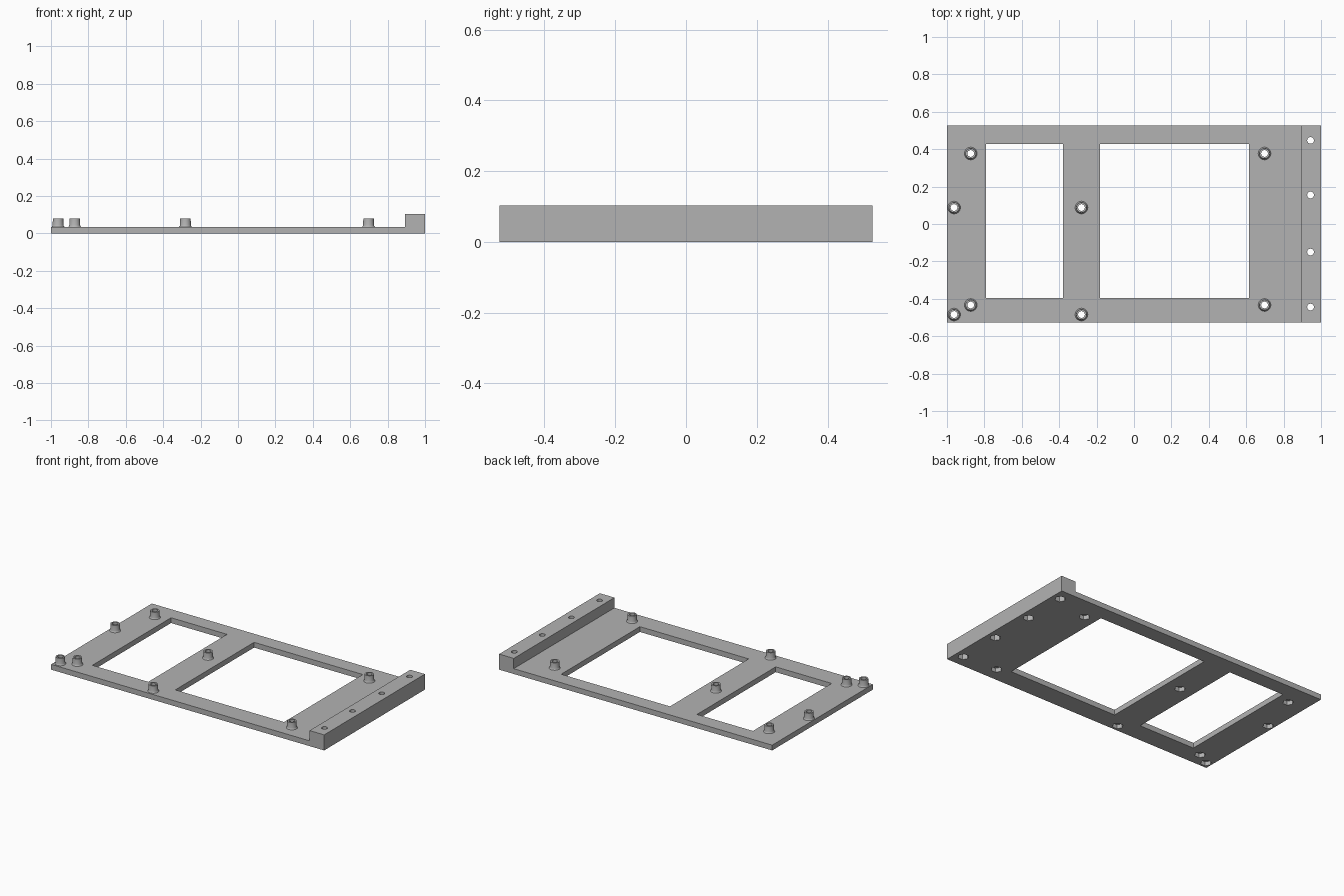
import bpy, bmesh, math

if "Cube" in bpy.data.objects:
    bpy.data.objects.remove(bpy.data.objects["Cube"])

W, D = 1.0, 0.527            # half length, half depth
PLATE, RAIL, POST = 0.035, 0.103, 0.081
BORE, NUT = 0.018, 0.033     # screw bore and nut pocket radii

grey = bpy.data.materials.new("plain grey")
grey.diffuse_color = (0.45, 0.45, 0.45, 1)
grey.use_nodes = True
grey.node_tree.nodes["Principled BSDF"].inputs["Base Color"].default_value = grey.diffuse_color

posts = [(-0.873, 0.377), (0.698, 0.377), (-0.873, -0.433), (0.698, -0.433),
         (-0.962, 0.088), (-0.281, 0.088), (-0.962, -0.484), (-0.281, -0.484)]
rail_holes = [(0.944, y) for y in (0.447, 0.155, -0.15, -0.444)]


def add_object(name, bm):
    bmesh.ops.recalc_face_normals(bm, faces=bm.faces)
    mesh = bpy.data.meshes.new(name)
    bm.to_mesh(mesh)
    bm.free()
    mesh.materials.append(grey)
    ob = bpy.data.objects.new(name, mesh)
    bpy.context.collection.objects.link(ob)
    return ob


def prism(bm, points, direction):
    """Extrude a closed outline along a direction."""
    face = bm.faces.new([bm.verts.new(p) for p in points])
    ext = bmesh.ops.extrude_face_region(bm, geom=[face])["geom"]
    bmesh.ops.translate(bm, vec=direction,
                        verts=[v for v in ext if isinstance(v, bmesh.types.BMVert)])


def circle(x, y, z, r, n, turn=0.0):
    return [(x + r * math.cos(math.tau * i / n + turn),
             y + r * math.sin(math.tau * i / n + turn), z) for i in range(n)]


def cut(target, name, bm):
    cutter = add_object(name, bm)
    cutter.hide_render = True
    cutter.hide_viewport = True
    mod = target.modifiers.new(name, "BOOLEAN")
    mod.operation, mod.solver, mod.object = "DIFFERENCE", "EXACT", cutter


# Base plate with its raised end rail, as one stepped profile
bm = bmesh.new()
step = 0.893
prism(bm, [(x, -D, z) for x, z in ((-W, 0), (W, 0), (W, RAIL), (step, RAIL),
                                   (step, PLATE), (-W, PLATE))], (0, 2 * D, 0))
base = add_object("base_plate_with_rail", bm)

# Two large windows
bm = bmesh.new()
for x0, x1 in ((-0.79, -0.38), (-0.182, 0.615)):
    prism(bm, [(x0, -0.396, -0.1), (x1, -0.396, -0.1),
               (x1, 0.428, -0.1), (x0, 0.428, -0.1)], (0, 0, 0.3))
cut(base, "window_cutter", bm)

# Screw bores right through
bm = bmesh.new()
for x, y in posts + rail_holes:
    prism(bm, circle(x, y, -0.1, BORE, 24), (0, 0, 0.3))
cut(base, "bore_cutter", bm)

# Hexagonal nut pockets in the underside
bm = bmesh.new()
for x, y in posts + rail_holes:
    depth = 0.05 if x > step else 0.027
    prism(bm, circle(x, y, -0.1, NUT, 6), (0, 0, 0.1 + depth))
cut(base, "nut_pocket_cutter", bm)

# Hollow standoffs with a flared foot
profile = [(0.034, PLATE), (0.031, PLATE + 0.004), (0.029, PLATE + 0.01),
           (0.028, POST), (BORE, POST), (BORE, PLATE)]
for i, (x, y) in enumerate(posts):
    bm = bmesh.new()
    rings = [[bm.verts.new(p) for p in circle(x, y, z, r, 24)] for r, z in profile]
    for a, b in zip(rings, rings[1:] + rings[:1]):
        for k in range(24):
            j = (k + 1) % 24
            bm.faces.new((a[k], a[j], b[j], b[k]))
    ob = add_object(f"standoff_{i + 1}", bm)
    bpy.context.view_layer.objects.active = ob
    bpy.ops.object.select_all(action="DESELECT")
    ob.select_set(True)
    bpy.ops.object.shade_smooth_by_angle(angle=math.radians(35))
